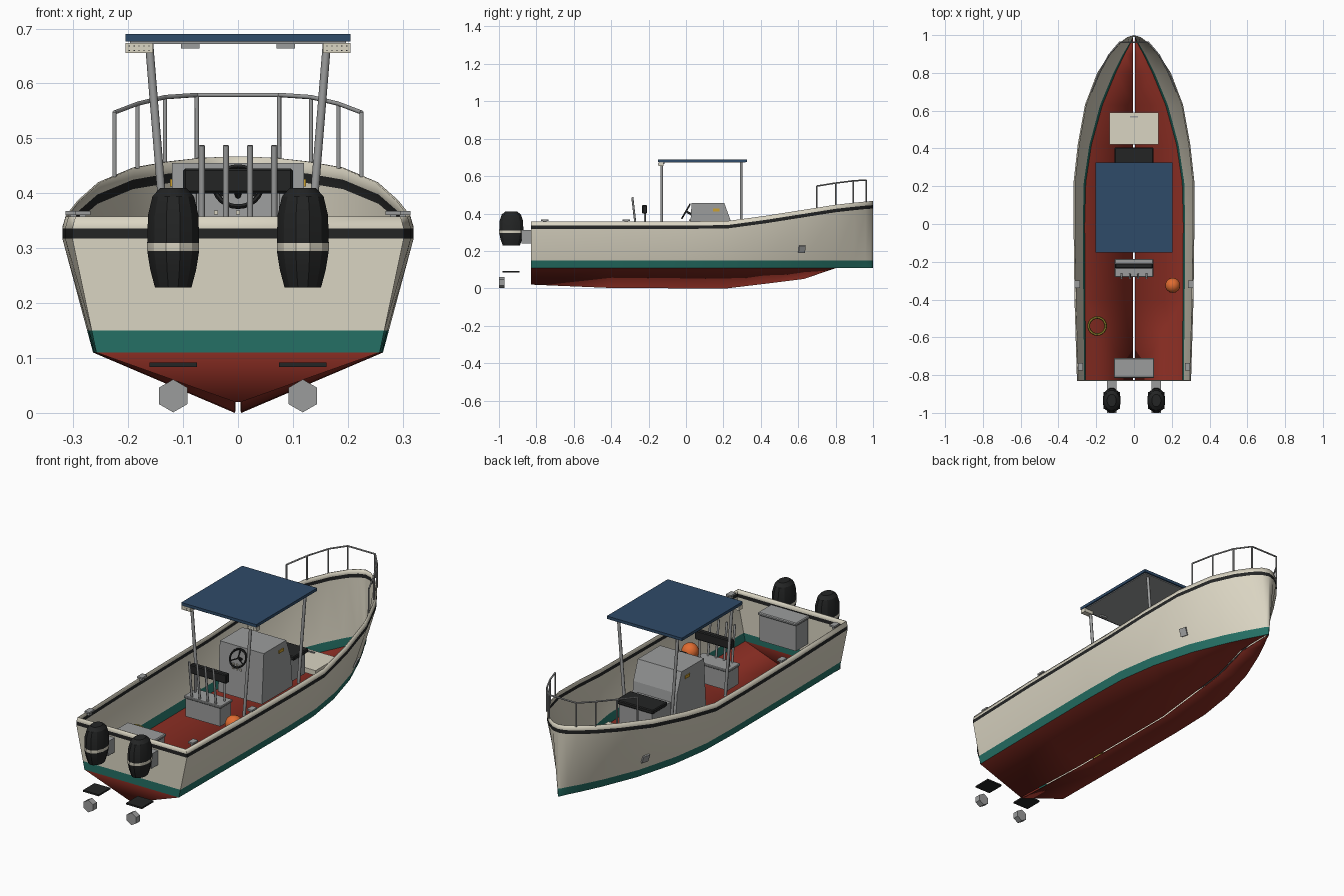
import bpy, bmesh, math
from mathutils import Vector, Matrix

if "Cube" in bpy.data.objects:
    bpy.data.objects.remove(bpy.data.objects["Cube"])


def mat(name, r, g, b):
    m = bpy.data.materials.new(name)
    m.diffuse_color = (r, g, b, 1)
    m.use_nodes = True
    m.node_tree.nodes["Principled BSDF"].inputs["Base Color"].default_value = m.diffuse_color
    return m


CREAM = mat("cream", .70, .66, .54)
RED = mat("bottom_red", .26, .027, .017)
TEAL = mat("teal", .018, .16, .128)
BLACK = mat("black", .017, .018, .018)
GRAY = mat("gray", .33, .335, .335)
BLUE = mat("canvas_blue", .028, .07, .14)
ORANGE = mat("orange", .75, .15, .03)
GOLD = mat("gold", .6, .35, .03)
ROPE = mat("rope_olive", .3, .24, .03)


def finish(name, bm, mats, smooth=None):
    me = bpy.data.meshes.new(name)
    bm.to_mesh(me)
    bm.free()
    ob = bpy.data.objects.new(name, me)
    bpy.context.collection.objects.link(ob)
    for m in mats:
        me.materials.append(m)
    if smooth:
        bpy.ops.object.select_all(action='DESELECT')
        bpy.context.view_layer.objects.active = ob
        ob.select_set(True)
        bpy.ops.object.shade_smooth_by_angle(angle=math.radians(smooth))
    return ob


def box(name, x, y, z, m, bevel=0):
    bm = bmesh.new()
    bmesh.ops.create_cube(bm, size=1)
    for v in bm.verts:
        v.co = [(a[0] + a[1]) / 2 + c * (a[1] - a[0]) for a, c in zip((x, y, z), v.co)]
    if bevel:
        bmesh.ops.bevel(bm, geom=bm.edges[:], offset=bevel, segments=1, affect='EDGES')
    return finish(name, bm, [m])


def tube(name, pts, r, m, sides=8):
    bm = bmesh.new()
    for a, b in zip(pts, pts[1:]):
        a, b = Vector(a), Vector(b)
        d = b - a
        mx = Matrix.Translation((a + b) / 2) @ d.to_track_quat('Z', 'Y').to_matrix().to_4x4()
        bmesh.ops.create_cone(bm, cap_ends=True, segments=sides, radius1=r, radius2=r,
                              depth=d.length, matrix=mx)
    return finish(name, bm, [m], 50)


def ring(name, R, r, m, loc, tilt=0, n=24, k=6):
    bm = bmesh.new()
    vs = [[bm.verts.new(((R + r * math.cos(b)) * math.cos(a), (R + r * math.cos(b)) * math.sin(a),
                         r * math.sin(b)))
           for b in (math.tau * j / k for j in range(k))] for a in (math.tau * i / n for i in range(n))]
    for i in range(n):
        for j in range(k):
            p, q, jj = vs[i], vs[(i + 1) % n], (j + 1) % k
            bm.faces.new((p[j], q[j], q[jj], p[jj]))
    ob = finish(name, bm, [m], 60)
    ob.location, ob.rotation_euler = loc, (tilt, 0, 0)
    return ob


# Hull shell: y, rail half width, chine half width, keel z, sheer z
stations = [(-.83, .302, .258, .02, .358), (-.4, .315, .262, .002, .358), (0, .32, .264, 0, .358),
            (.22, .32, .258, 0, .36), (.42, .298, .228, .024, .387), (.63, .26, .17, .05, .42),
            (.8, .195, .10, .108, .447), (.9, .13, .052, .11, .458), (.96, .075, .02, .11, .464),
            (.99, .035, .007, .11, .466), (1, 0, 0, .11, .467)]
bm = bmesh.new()
rows, band_mat = [], [0, 1, 2, 3, 2]
for y, w, c, zk, zs in stations:
    zb, zt = zs - .04, zs - .022
    wt = c + (w - c) * .04 / (zb - .11)
    sec = [(min(.006, c), zk), (c, .11), (wt, .15), (w, zb), (w, zt), (w * .98, zs)]
    rows.append([bm.verts.new((x, y, z)) for x, z in sec])
for a, b in zip(rows, rows[1:]):
    for j in range(5):
        bm.faces.new((a[j], b[j], b[j + 1], a[j + 1])).material_index = band_mat[j]
# transom bands in the same colours
mid = [bm.verts.new((0, -.83, v.co.z)) for v in rows[0]]
for j in range(5):
    bm.faces.new((mid[j], rows[0][j], rows[0][j + 1], mid[j + 1])).material_index = band_mat[j]
bmesh.ops.dissolve_degenerate(bm, dist=1e-5, edges=bm.edges[:])
hull = finish("hull", bm, [RED, TEAL, CREAM, BLACK], 30)
hull.modifiers.new("mirror", 'MIRROR')
sol = hull.modifiers.new("shell", 'SOLIDIFY')
sol.thickness, sol.offset = .004, -1

# Canopy with its underside, posts and lights
box("canopy", (-.205, .205), (-.15, .325), (.676, .69), BLUE)
box("canopy_underside", (-.197, .197), (-.142, .317), (.672, .677), GRAY)
for s in (-1, 1):
    for y in (-.13, .295):
        tube("canopy_post", [(s * .162, y, .675), (s * .124, y, .21)], .0075, GRAY)
    box("canopy_lamp", sorted((s * .155, s * .205)), (-.148, -.12), (.655, .674), CREAM)
    for i in range(5):
        for z in (.66, .668):
            x = s * (.162 + i * .009)
            box("lamp_dot", (x - .001, x + .001), (-.149, -.147), (z - .001, z + .001), BLACK)
    box("canopy_light", sorted((s * .07, s * .104)), (-.13, -.115), (.664, .672), GRAY)

# Console with slanted front
bm = bmesh.new()
prof = [(.015, .21), (.03, .455), (.205, .455), (.24, .36), (.255, .21)]
f = bm.faces.new([bm.verts.new((-.12, y, z)) for y, z in prof])
ext = bmesh.ops.extrude_face_region(bm, geom=[f])
for v in ext["geom"]:
    if isinstance(v, bmesh.types.BMVert):
        v.co.x = .12
bmesh.ops.recalc_face_normals(bm, faces=bm.faces[:])
finish("console", bm, [GRAY])
for s in (-1, 1):
    box("console_badge", sorted((s * .119, s * .124)), (.145, .18), (.412, .426), GOLD)
for i in range(3):
    for z in (.345, .365):
        x = -.04 + i * .02
        box("console_switch", (x - .004, x + .004), (.017, .025), (z - .004, z + .004), CREAM)

# Steering wheel
ring("steering_wheel", .042, .005, BLACK, (0, 0, .412), math.radians(60))
tube("steering_column", [(0, 0, .412), (0, .035, .392)], .006, BLACK)
for i in range(3):
    a = math.radians(90 + 120 * i)
    u = Matrix.Rotation(math.radians(60), 3, 'X') @ Vector((math.cos(a) * .042, math.sin(a) * .042, 0))
    tube("wheel_spoke", [(0, 0, .412), u + Vector((0, 0, .412))], .003, BLACK, 6)

# Forward seat, bow hatch
box("forward_seat_base", (-.09, .09), (.25, .395), (.21, .315), GRAY)
box("forward_seat_cushion", (-.103, .103), (.29, .405), (.315, .335), BLACK, .004)
box("bow_hatch", (-.13, .13), (.42, .59), (.2, .225), CREAM)
box("bow_hatch_handle", (-.02, .02), (.565, .571), (.225, .23), GRAY)

# Helm seat with backrest and rod holders
box("helm_seat_base", (-.095, .095), (-.275, -.19), (.205, .295), GRAY)
box("helm_seat_lid", (-.102, .102), (-.28, -.185), (.295, .307), GRAY, .003)
box("helm_backrest", (-.1, .1), (-.235, -.208), (.4, .445), BLACK, .004)
for s in (-1, 1):
    tube("backrest_post", [(s * .08, -.22, .3), (s * .08, -.22, .41)], .005, GRAY)
for x in (-.066, -.022, .022, .066):
    tube("rod_holder", [(x, -.262, .27), (x, -.287, .487)], .0055, GRAY)

# Stern locker
box("stern_locker", (-.1, .1), (-.81, -.715), (.2, .325), GRAY)
box("stern_locker_lid", (-.106, .106), (-.815, -.71), (.325, .34), GRAY, .004)

# Loose gear: float ball and rope coil
bm = bmesh.new()
bmesh.ops.create_uvsphere(bm, u_segments=14, v_segments=10, radius=.04,
                          matrix=Matrix.Translation((.205, -.325, .268)))
finish("float_ball", bm, [ORANGE], 40)
ring("rope_coil", .045, .007, ROPE, (-.195, -.54, .213))

# Outboard engines
cowl = [(.228, .7), (.26, .88), (.295, 1), (.309, 1), (.36, .97), (.394, .8), (.41, .5)]
N = 12
for s in (-1, 1):
    cx = s * .118
    bm = bmesh.new()
    rr = [[bm.verts.new((cx + .049 * k * math.cos(math.tau * (i + .5) / N),
                         -.934 + .067 * k * math.sin(math.tau * (i + .5) / N), z)) for i in range(N)]
          for z, k in cowl]
    for j, (a, b) in enumerate(zip(rr, rr[1:])):
        for i in range(N):
            k = (i + 1) % N
            bm.faces.new((a[i], a[k], b[k], b[i])).material_index = int(j == 2)
    bm.faces.new(rr[0][::-1])
    bm.faces.new(rr[-1])
    finish("engine_cowl", bm, [BLACK, CREAM], 25)
    box("engine_bracket", (cx - .025, cx + .025), (-.88, -.828), (.24, .312), GRAY)
    box("engine_plate", (cx - .043, cx + .043), (-.98, -.89), (.084, .092), BLACK)
    tube("propeller_hub", [(cx, -1, .031), (cx, -.97, .031)], .03, GRAY, 6).rotation_euler = (0, 0, 0)

# Bow rail and stanchions
rail = [(.225, .70, .547), (.183, .80, .563), (.133, .895, .575), (.075, .963, .579)]
feet = [.43, .445, .455, .462]
full = [(-x, y, z) for x, y, z in rail] + rail[::-1]
tube("bow_rail", full, .004, GRAY)
for s in (-1, 1):
    for (x, y, z), zf in zip(rail, feet):
        tube("rail_post", [(s * x, y, zf), (s * x, y, z)], .004, GRAY)
    # cleats along the rail and the hull side plates
    for x, y in ((.283, -.755), (.3, -.32)):
        box("cleat", (s * x - .014, s * x + .014), (y - .02, y + .02), (.36, .368), GRAY)
        box("cleat_foot", (s * x - .006, s * x + .006), (y - .01, y + .01), (.345, .361), GRAY)
    p = box("hull_side_plate", (-.004, .004), (-.018, .018), (-.02, .02), GRAY)
    p.location = (s * .213, .62, .21)
    p.rotation_euler = (0, s * .38, s * .29)
